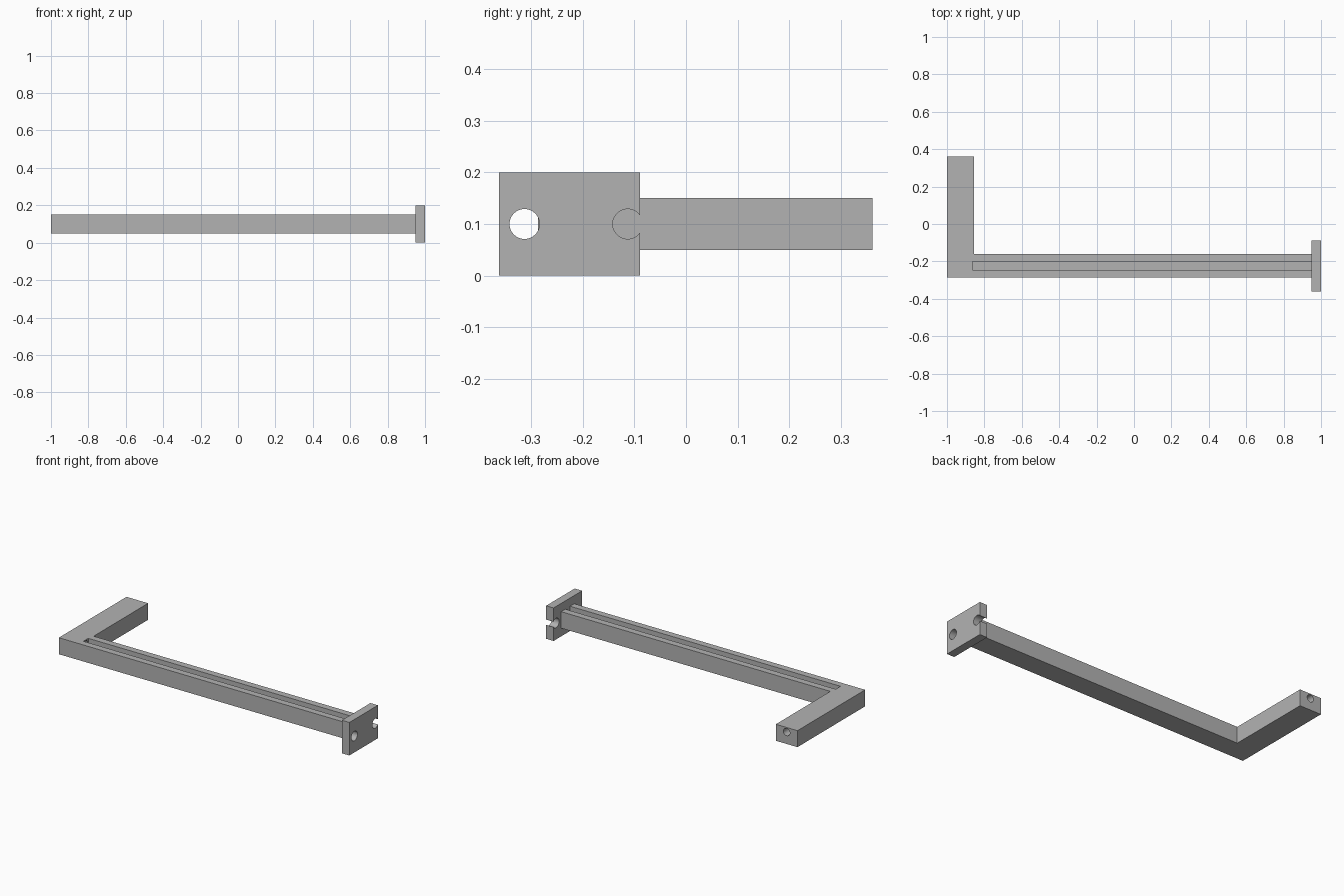
import bpy
import bmesh
from math import pi
from mathutils import Matrix, Vector

default = bpy.data.objects.get("Cube")
if default:
    bpy.data.objects.remove(default)

grey = bpy.data.materials.new("Mid grey")
grey.use_nodes = True
colour = (0.45, 0.45, 0.45, 1)
grey.diffuse_color = colour
grey.node_tree.nodes["Principled BSDF"].inputs["Base Color"].default_value = colour


def add_object(name, bm):
    bmesh.ops.recalc_face_normals(bm, faces=bm.faces)
    mesh = bpy.data.meshes.new(name)
    bm.to_mesh(mesh)
    bm.free()
    mesh.materials.append(grey)
    obj = bpy.data.objects.new(name, mesh)
    bpy.context.collection.objects.link(obj)
    return obj


def prism(name, outline, z0, z1):
    bm = bmesh.new()
    face = bm.faces.new([bm.verts.new((x, y, z0)) for x, y in outline])
    top = bmesh.ops.extrude_face_region(bm, geom=[face])["geom"]
    bmesh.ops.translate(bm, vec=(0, 0, z1 - z0),
                        verts=[v for v in top if isinstance(v, bmesh.types.BMVert)])
    return add_object(name, bm)


def box(name, x0, x1, y0, y1, z0, z1):
    return prism(name, [(x0, y0), (x1, y0), (x1, y1), (x0, y1)], z0, z1)


def rod(name, start, end, radius):
    start, end = Vector(start), Vector(end)
    turn = (end - start).to_track_quat("Z", "Y").to_matrix().to_4x4()
    bm = bmesh.new()
    bmesh.ops.create_cone(bm, cap_ends=True, segments=48, radius1=radius, radius2=radius,
                          depth=(end - start).length,
                          matrix=Matrix.Translation((start + end) / 2) @ turn)
    return add_object(name, bm)


def cut(obj, cutters):
    for cutter in cutters:
        mod = obj.modifiers.new("Cut", "BOOLEAN")
        mod.operation = "DIFFERENCE"
        mod.solver = "EXACT"
        mod.object = cutter
    # Bake the cuts into the mesh and drop the modifiers
    graph = bpy.context.evaluated_depsgraph_get()
    mesh = bpy.data.meshes.new_from_object(obj.evaluated_get(graph))
    obj.modifiers.clear()
    obj.data = mesh


def smooth(obj):
    bpy.ops.object.select_all(action="DESELECT")
    obj.select_set(True)
    bpy.context.view_layer.objects.active = obj
    bpy.ops.object.shade_smooth_by_angle(angle=pi / 6)


# L-shaped arm: long bar with a short return at the right end
front, back, inner, tip = -0.287, -0.161, -0.855, 0.361
plate_x, mid_y, hole_x, hole_z = 0.95, -0.224, -0.927, 0.122
arm = prism("l_shaped_arm", [(-1, front), (plate_x, front), (plate_x, back),
                             (inner, back), (inner, tip), (-1, tip)], 0.05, 0.15)

# Cable groove, plus the bore that runs through the return to meet it
groove = box("groove_cutter", -0.863, 1.05, mid_y - 0.023, mid_y + 0.023, 0.1, 0.2)
bore = rod("bore_cutter", (hole_x, mid_y - 0.02, hole_z), (hole_x, 0.5, hole_z), 0.022)
link = rod("link_cutter", (hole_x, mid_y, hole_z), (-0.84, mid_y, hole_z), 0.0215)

# Mounting plate with one round hole and one that breaks the back edge
plate = box("mounting_plate", plate_x, 1, -0.362, -0.089, 0, 0.2)
holes = [rod("screw_hole_cutter", (0.946, y, 0.1), (1.1, y, 0.1), 0.029)
         for y in (-0.313, -0.113)]

cut(arm, [groove, bore, link])
cut(plate, holes)
for part in (arm, plate):
    smooth(part)
for cutter in [groove, bore, link] + holes:
    bpy.data.objects.remove(cutter)
